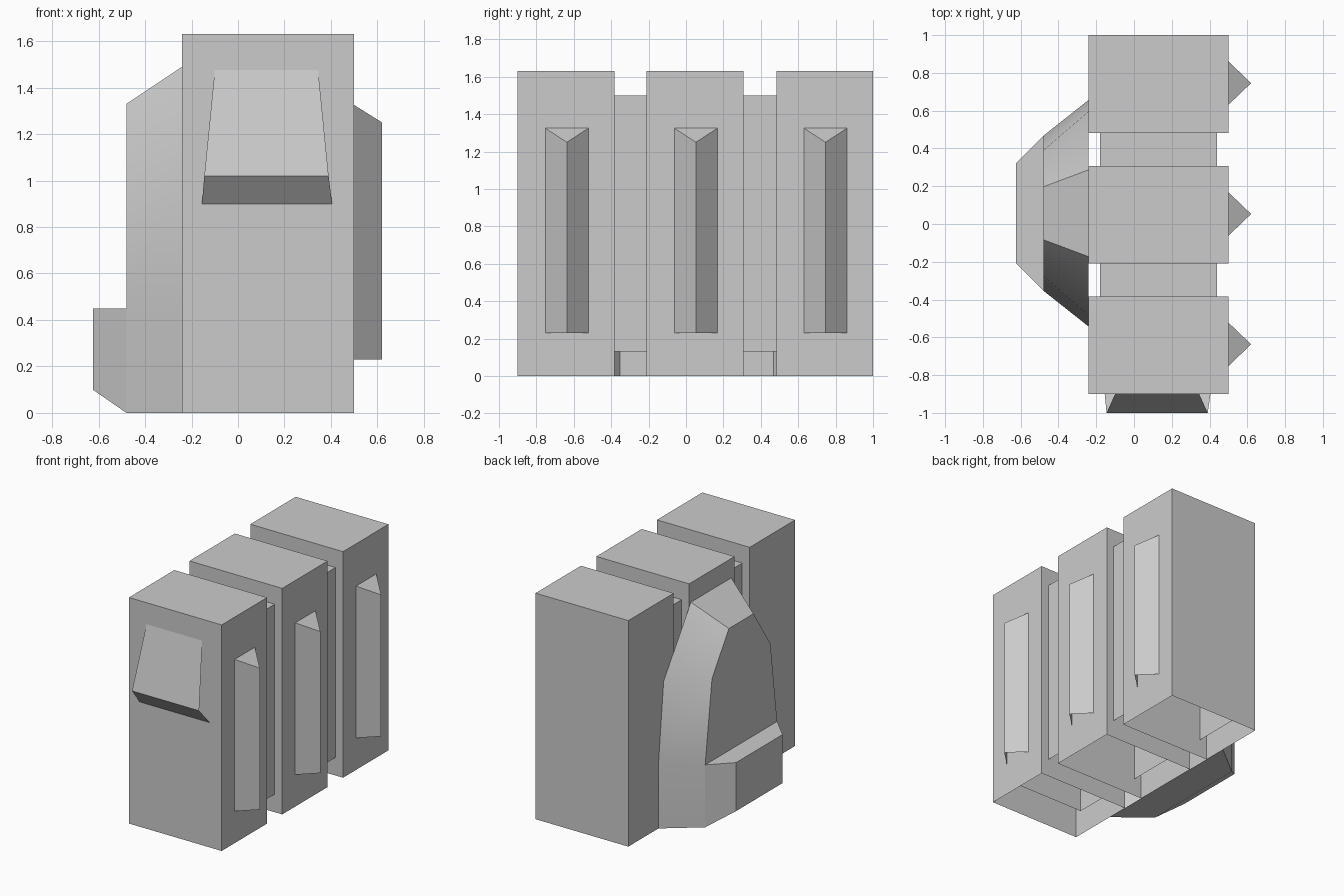
import bpy, bmesh, math

if "Cube" in bpy.data.objects:
    bpy.data.objects.remove(bpy.data.objects["Cube"])


def finish(name, bm, smooth=False):
    bmesh.ops.recalc_face_normals(bm, faces=bm.faces[:])
    me = bpy.data.meshes.new(name)
    bm.to_mesh(me)
    bm.free()
    ob = bpy.data.objects.new(name, me)
    bpy.context.collection.objects.link(ob)
    if smooth:
        bpy.ops.object.select_all(action='DESELECT')
        bpy.context.view_layer.objects.active = ob
        ob.select_set(True)
        bpy.ops.object.shade_smooth_by_angle(angle=math.radians(40))
    return ob


def open_box(name, x, y, z):
    """Box shell without its bottom face."""
    bm = bmesh.new()
    bmesh.ops.create_cube(bm, size=1)
    for v in bm.verts:
        v.co = [a + (c + 0.5) * (b - a) for c, (a, b) in zip(v.co, (x, y, z))]
    bottom = min(bm.faces, key=lambda f: f.calc_center_median().z)
    bmesh.ops.delete(bm, geom=[bottom], context='FACES_ONLY')
    return finish(name, bm)


def panel(name, verts, faces):
    """Small shell from a few points."""
    bm = bmesh.new()
    vs = [bm.verts.new(v) for v in verts]
    for f in faces:
        bm.faces.new([vs[i] for i in f])
    return finish(name, bm)


def raised_shell(name, x0, ring0, x1, ring1, smooth):
    """Join an inner (y, z) outline at x0 to an outer, capped one at x1."""
    bm = bmesh.new()
    a = [bm.verts.new((x0, y, z)) for y, z in ring0]
    b = [bm.verts.new((x1, y, z)) for y, z in ring1]
    n = len(a)
    for i in range(n):
        j = (i + 1) % n
        bm.faces.new((a[i], a[j], b[j], b[i]))
    bm.faces.new(b)
    return finish(name, bm, smooth)


def symmetric(half, cy=0.057):
    """Mirror (half width, z) points about the panel's middle."""
    return [(cy + w, z) for w, z in half] + [(cy - w, z) for w, z in reversed(half)]


# Three tall blocks, each with a ridge on its right side
for i, y0 in enumerate((-0.9, -0.21, 0.483)):
    y1 = y0 + 0.517
    open_box(f"block_{i + 1}", (-0.24, 0.5), (y0, y1), (0, 1.63))
    ya, ym, yb = y0 + 0.148, y0 + 0.263, y0 + 0.378
    panel(f"side_ridge_{i + 1}",
          [(0.5, ya, 0.23), (0.62, ym, 0.23), (0.5, yb, 0.23),
           (0.5, ya, 1.325), (0.62, ym, 1.25), (0.5, yb, 1.325)],
          [(0, 1, 4, 3), (1, 2, 5, 4), (3, 4, 5)])

# Inner core joining the blocks
open_box("inner_core", (-0.18, 0.44), (-0.78, 0.88), (0.13, 1.5))

# Sloped front flap, open at its sides
panel("front_flap",
      [(-0.1, -0.9, 1.475), (0.345, -0.9, 1.475),
       (-0.145, -1.0, 1.02), (0.39, -1.0, 1.02),
       (-0.155, -0.9, 0.9), (0.405, -0.9, 0.9)],
      [(0, 2, 3, 1), (2, 4, 5, 3)])

# Tapered back panel
raised_shell("back_panel",
             -0.24, symmetric([(0.6, 0), (0.6, 0.46), (0.54, 1.04), (0.23, 1.49)]),
             -0.48, symmetric([(0.41, 0), (0.41, 0.45), (0.333, 1.04), (0.14, 1.33)]),
             True)

# Low block on the back panel
raised_shell("back_step",
             -0.48, symmetric([(0.41, 0), (0.41, 0.45)]),
             -0.625, symmetric([(0.265, 0.1), (0.265, 0.45)]),
             False)
